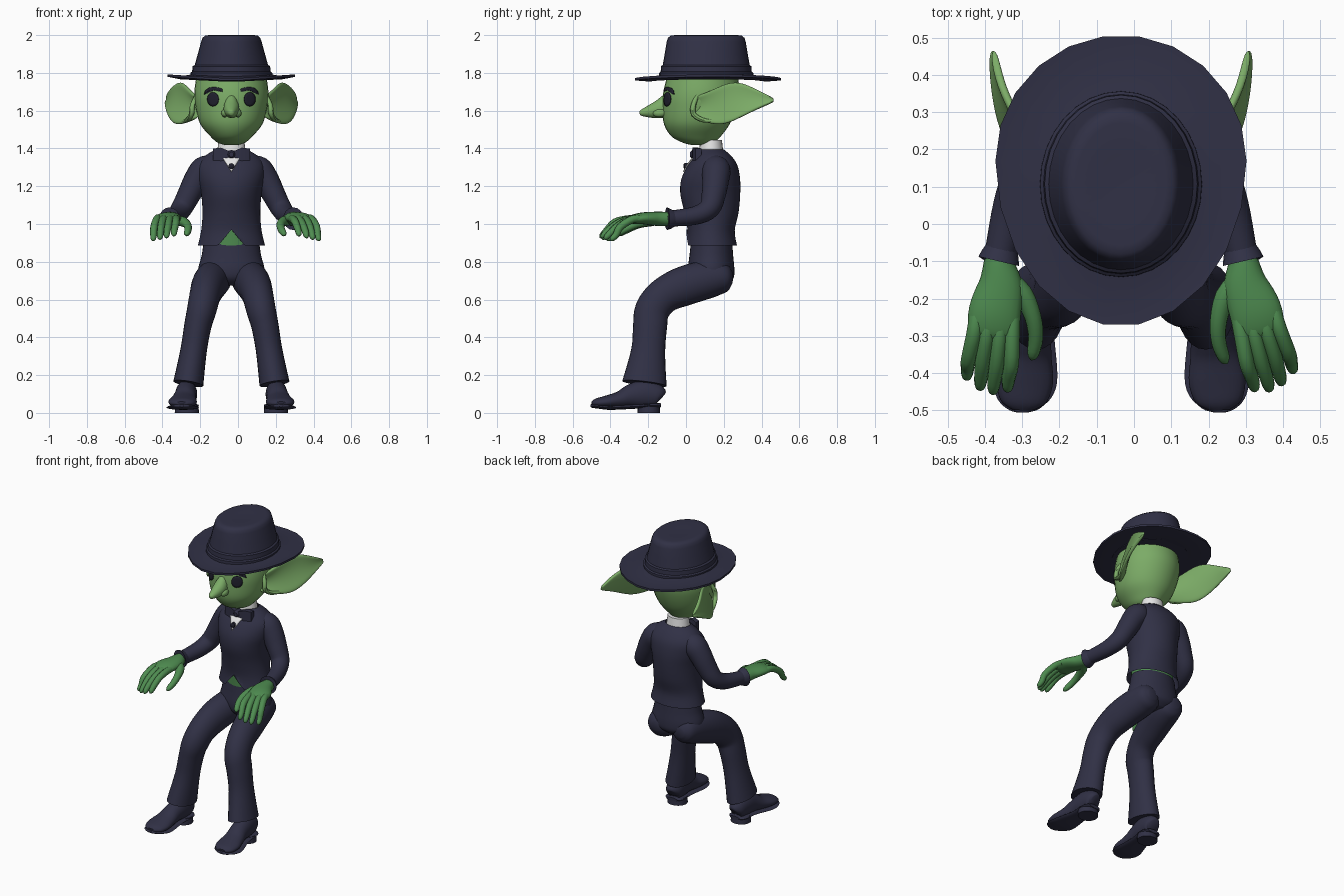
import bpy, bmesh, math
from mathutils import Vector, Matrix

C = -0.035  # body centre line in x

def material(name, rgb):
    m = bpy.data.materials.new(name)
    m.diffuse_color = (*rgb, 1)
    return m

SUIT = material("navy cloth", (0.030, 0.030, 0.060))
SKIN = material("light green skin", (0.200, 0.410, 0.135))
HAND = material("dark green skin", (0.078, 0.265, 0.082))
WHITE = material("white cloth", (0.80, 0.80, 0.80))
DARK = material("dark features", (0.014, 0.014, 0.026))

def make(name, verts, faces, mat, angle=45):
    bm = bmesh.new()
    vs = [bm.verts.new(v) for v in verts]
    for f in faces:
        bm.faces.new([vs[i] for i in f])
    bmesh.ops.recalc_face_normals(bm, faces=bm.faces)
    me = bpy.data.meshes.new(name)
    bm.to_mesh(me)
    bm.free()
    me.materials.append(mat)
    me.shade_smooth()
    me.set_sharp_from_angle(angle=math.radians(angle))
    ob = bpy.data.objects.new(name, me)
    bpy.context.collection.objects.link(ob)
    return ob

def spline(secs, steps):
    """Catmull-Rom through the sections"""
    out = []
    for i in range(len(secs) - 1):
        p = [secs[max(0, min(len(secs) - 1, i + k))] for k in (-1, 0, 1, 2)]
        for j in range(steps):
            t = j / steps
            out.append([0.5 * (2 * b + (c - a) * t + (2*a - 5*b + 4*c - d) * t*t
                               + (3*b - a - 3*c + d) * t**3) for a, b, c, d in zip(*p)])
    return out + [list(secs[-1])]

def loft(name, secs, mat, seg=16, steps=4, flat=False, s=1, cap=True, xf=None, angle=45):
    """Skin of ellipses: section = x, y, z, radius, radius. flat = horizontal rings."""
    R = spline(secs, steps) if steps > 1 else secs
    P = [Vector(r[:3]) for r in R]
    verts, faces = [], []
    for i, r in enumerate(R):
        a, b = Vector((1, 0, 0)), Vector((0, 1, 0))
        if not flat:
            t = (P[min(i + 1, len(P) - 1)] - P[max(i - 1, 0)]).normalized()
            a = (a - t * t.x).normalized()
            b = t.cross(a)
        for k in range(seg):
            w = 2 * math.pi * k / seg
            v = P[i] + a * max(r[3], .002) * math.cos(w) + b * max(r[4], .002) * math.sin(w)
            if xf:
                v = xf @ v
            verts.append((C + s * v.x, v.y, v.z))
    for i in range(len(R) - 1):
        for k in range(seg):
            n = (k + 1) % seg
            faces.append((i*seg + k, i*seg + n, (i+1)*seg + n, (i+1)*seg + k))
    if cap:
        faces += [tuple(range(seg)), tuple(range((len(R) - 1) * seg, len(R) * seg))]
    return make(name, verts, faces, mat, angle)

def span(rows):
    """rows of z, half width, front y, back y -> horizontal sections"""
    return [(0, (f + b) / 2, z, hx, (b - f) / 2) for z, hx, f, b in rows]

def patch(name, outline, target, mat, s=1):
    """Thin plate with an (x, z) outline, laid on the front of target"""
    n = len(outline)
    cx, cz = (sum(p[i] for p in outline) / n for i in (0, 1))
    verts, faces = [(C + s * cx, -.4, cz)], []
    for r in (1, 2, 3):
        verts += [(C + s * (cx + (x - cx) * r / 3), -.4, cz + (z - cz) * r / 3) for x, z in outline]
    for k in range(n):
        m = (k + 1) % n
        faces.append((0, 1 + k, 1 + m))
        for r in (0, n):
            faces.append((1 + r + k, 1 + r + m, 1 + r + n + m, 1 + r + n + k))
    ob = make(name, verts, faces, mat)
    w = ob.modifiers.new("wrap", 'SHRINKWRAP')
    w.target, w.wrap_method, w.wrap_mode = target, 'PROJECT', 'ABOVE_SURFACE'
    w.use_project_y, w.offset = True, 0.004
    t = ob.modifiers.new("thickness", 'SOLIDIFY')
    t.thickness, t.offset = 0.006, 0

# hat: egg-shaped brim with raised sides, then band and crown
N = 22
verts, faces = [], []
for sc, z in ((.55, 1.765), (.8, 1.752), (1, 1.757), (1, 1.770), (.8, 1.768), (.55, 1.79)):
    for k in range(N):
        w = 2 * math.pi * k / N
        y = (.337 if math.sin(w) > 0 else .444) * math.sin(w)
        verts.append((C + .337 * sc * math.cos(w), .17 + sc * y - (1 - sc) * .06,
                      z + .022 * sc * sc * abs(math.cos(w))))
for i in range(6):
    for k in range(N):
        n, j = (k + 1) % N, (i + 1) % 6
        faces.append((i*N + k, i*N + n, j*N + n, j*N + k))
make("hat_brim", verts, faces, SUIT, 50)
loft("hat_crown", [(0, .107, z, a, b) for z, a, b in (
    (1.765, .219, .250), (1.80, .217, .249), (1.807, .208, .241), (1.835, .205, .239),
    (1.842, .194, .230), (1.90, .178, .220), (1.965, .160, .209), (1.985, .153, .203),
    (1.997, .140, .188), (2.0, .120, .165), (1.994, .06, .08))],
    SUIT, 32, 1, True, angle=35)

# head
head = loft("head", span([
    (1.418, .035, .03, .11), (1.432, .075, -.02, .15), (1.465, .112, -.078, .185),
    (1.53, .165, -.117, .232), (1.62, .190, -.125, .27), (1.70, .196, -.12, .285),
    (1.80, .182, -.095, .27)]), SKIN, 32, 5, True)
loft("nose", [(0, -.09, 1.625, .035, .068), (0, -.14, 1.608, .042, .05), (0, -.185, 1.597, .034, .036),
              (0, -.225, 1.590, .022, .021), (0, -.242, 1.587, .013, .013), (0, -.246, 1.586, .004, .004)],
     SKIN, 16, 3)

arc = [2 * math.pi * k / 20 for k in range(20)]
for s, side in ((-1, "left"), (1, "right")):
    loft(side + "_nostril", [(.034, -.11, 1.588, .012, .015), (.034, -.14, 1.587, .02, .023),
                             (.030, -.165, 1.586, .014, .016), (.028, -.175, 1.586, .003, .003)], SKIN, 10, 3, s=s)
    patch(side + "_eye", [(.095 + .029 * math.cos(w), 1.66 + .037 * math.sin(w)) for w in arc], head, DARK, s)
    brow = [(.047, 1.700), (.07, 1.708), (.095, 1.708), (.118, 1.702), (.140, 1.686),
            (.135, 1.704), (.118, 1.719), (.095, 1.724), (.07, 1.722), (.047, 1.714)]
    patch(side + "_eyebrow", brow, head, DARK, s)

    # ear: cupped pointed sheet; rows of y, low z, high z, low x, high x
    rows = [(.03, 1.56, 1.67, .185, .178), (.12, 1.532, 1.70, .250, .212), (.20, 1.522, 1.742, .300, .247),
            (.28, 1.56, 1.758, .332, .275), (.37, 1.605, 1.715, .345, .325), (.468, 1.648, 1.664, .348, .343)]
    verts = []
    for i, (y, z0, z1, x0, x1) in enumerate(rows):
        for k in range(7):
            v = k / 6
            cup = .032 * math.sin(math.pi * v) * (1 - i / 5.5)
            verts.append((C + s * (x0 + (x1 - x0) * v - cup), y, z0 + (z1 - z0) * v))
    ear = make(side + "_ear", verts, [(i*7 + k, i*7 + k + 1, i*7 + k + 8, i*7 + k + 7)
                                      for i in range(5) for k in range(6)], SKIN, 180)
    ear.modifiers.new("thickness", 'SOLIDIFY').thickness = 0.022
    ear.modifiers["thickness"].offset = 0
    ear.modifiers.new("smooth", 'SUBSURF').levels = 2
    ear.modifiers["smooth"].render_levels = 2
    loft(side + "_ear_ridge", [(.185, .06, 1.68, .01, .01), (.205, .04, 1.63, .014, .014),
                               (.212, .04, 1.58, .014, .014), (.235, .09, 1.55, .012, .012),
                               (.262, .15, 1.545, .006, .006)], SKIN, 8, 3, s=s)

# jacket with a notch at the front hem, and the belly behind it
jacket = loft("jacket", span([
    (.885, .178, .002, .270), (.965, .160, .008, .258), (1.06, .153, -.008, .278),
    (1.16, .160, -.030, .287), (1.24, .176, -.024, .286), (1.31, .178, .010, .272),
    (1.36, .140, .048, .240), (1.395, .082, .075, .200)]), SUIT, 48, 5, True, cap=False)
for v in jacket.data.vertices:
    if v.co.y < .1:
        v.co.z = max(v.co.z, .885 + max(0, .085 - 1.2 * abs(v.co.x - C)))
loft("belly", span([(.87, .14, .025, .24), (1.0, .14, .018, .24)]), HAND, 32, 1, True)

# shirt front, collar, button and bow tie
loft("collar", span([(1.36, .078, .065, .200), (1.41, .072, .072, .194), (1.445, .068, .075, .190)]),
     WHITE, 24, 2, True)
tri = [(0, 1.275), (.062, 1.372), (-.062, 1.372)]
patch("shirt_front", [tuple(a + (b - a) * k / 6 for a, b in zip(tri[i], tri[(i + 1) % 3]))
                      for i in range(3) for k in range(6)], jacket, WHITE)
loft("shirt_button", [(0, .02, 1.306, .016, .016), (0, -.008, 1.306, .016, .016), (0, -.014, 1.306, .008, .008)],
     DARK, 12, 1)
loft("bow_knot", [(0, .07, 1.368, .02, .022), (0, .035, 1.368, .022, .024), (0, .022, 1.368, .012, .014)], SUIT, 12, 1)
for s, side in ((-1, "left"), (1, "right")):
    verts = [(C + s * x, y + dy, 1.368 + h * dz) for x, y, h in ((.008, .048, .016), (.055, .050, .036),
             (.098, .066, .031)) for dy, dz in ((-.016, -1), (-.016, 1), (.016, 1), (.016, -1))]
    make(side + "_bow_wing", verts, [(i*4 + k, i*4 + (k+1) % 4, i*4 + 4 + (k+1) % 4, i*4 + 4 + k)
         for i in (0, 1) for k in range(4)] + [(0, 1, 2, 3), (8, 9, 10, 11)], SUIT)

# trousers seat
loft("trouser_seat", span([(.895, .148, .025, .245), (.83, .158, .018, .250), (.76, .175, .010, .256),
                           (.71, .155, .020, .250), (.675, .09, .06, .21)]), SUIT, 32, 4, True)

for s, side in ((-1, "left"), (1, "right")):
    # bent leg with flared hem
    loft(side + "_trouser_leg", [
        (.085, .246, .715, .035, .03), (.087, .215, .715, .078, .075), (.092, .14, .712, .094, .098),
        (.120, 0, .675, .090, .105), (.140, -.115, .622, .082, .095), (.157, -.178, .545, .078, .092),
        (.178, -.190, .46, .072, .090), (.200, -.200, .33, .070, .090), (.228, -.220, .155, .080, .118)],
        SUIT, 24, 4, s=s)
    # shoe
    loft(side + "_shoe", [
        (.232, -.132, .08, .03, .035), (.234, -.15, .09, .05, .06), (.238, -.22, .10, .057, .075),
        (.244, -.29, .09, .057, .062), (.251, -.35, .07, .065, .045), (.258, -.42, .058, .076, .034),
        (.262, -.475, .052, .062, .024), (.263, -.498, .048, .03, .012)], SUIT, 20, 4, s=s)
    loft(side + "_sole", [
        (.234, -.135, .04, .04, .011), (.236, -.17, .04, .064, .012), (.242, -.27, .034, .062, .012),
        (.256, -.40, .028, .086, .012), (.262, -.46, .033, .076, .011), (.263, -.495, .037, .045, .010),
        (.263, -.506, .038, .015, .006)], SUIT, 16, 4, s=s)
    loft(side + "_heel", [(.236, -.197, 0, .064, .06), (.236, -.197, .045, .062, .058)], SUIT, 20, 1, True, s)
    # sleeve and flared cuff
    loft(side + "_sleeve", [
        (.09, .155, 1.305, .06, .06), (.14, .16, 1.285, .076, .076), (.182, .157, 1.235, .069, .071),
        (.222, .147, 1.16, .062, .064), (.262, .125, 1.085, .056, .056), (.293, .05, 1.045, .050, .049),
        (.325, -.085, 1.028, .042, .042)], SUIT, 20, 4, s=s)
    loft(side + "_cuff", [(.320, -.062, 1.03, .042, .042), (.324, -.08, 1.028, .050, .052),
                          (.328, -.10, 1.028, .056, .060), (.328, -.097, 1.028, .040, .040)], SUIT, 16, 1, s=s)
    # hand in wrist space, each turned out by its own angle
    xf = Matrix.Translation((.326, -.095, 0)) @ Matrix.Rotation(math.radians(5 if s < 0 else 14), 4, 'Z')
    loft(side + "_palm", [
        (0, .03, 1.025, .036, .034), (0, -.01, 1.026, .042, .038), (-.008, -.07, 1.028, .060, .037),
        (0, -.14, 1.030, .070, .031), (0, -.19, 1.024, .066, .024), (0, -.215, 1.018, .045, .014)],
        HAND, 20, 4, s=s, xf=xf)
    for i, (kx, tx, ln, dz) in enumerate(((-.049, -.052, .35, .01), (-.017, -.014, .36, 0),
                                          (.016, .022, .352, -.008), (.048, .060, .328, -.015))):
        m = (kx + tx) / 2 + kx * .12
        loft(f"{side}_finger_{i + 1}", [
            (kx, -.15, 1.028, .020, .020), (kx * 1.05, -.205, 1.026, .021, .021),
            (m, -.275, 1.0 + dz, .020, .020), (tx, -ln + .03, .958 + dz, .018, .018),
            (tx, -ln + .008, .936 + dz, .014, .014), (tx, -ln, .926 + dz, .004, .004)], HAND, 10, 3, s=s, xf=xf)
    loft(side + "_thumb", [
        (-.02, -.05, 1.022, .028, .026), (-.068, -.085, 1.015, .028, .027), (-.102, -.145, 1.0, .023, .022),
        (-.115, -.20, .975, .020, .020), (-.112, -.245, .950, .016, .016), (-.108, -.26, .940, .004, .004)],
        HAND, 12, 3, s=s, xf=xf)
